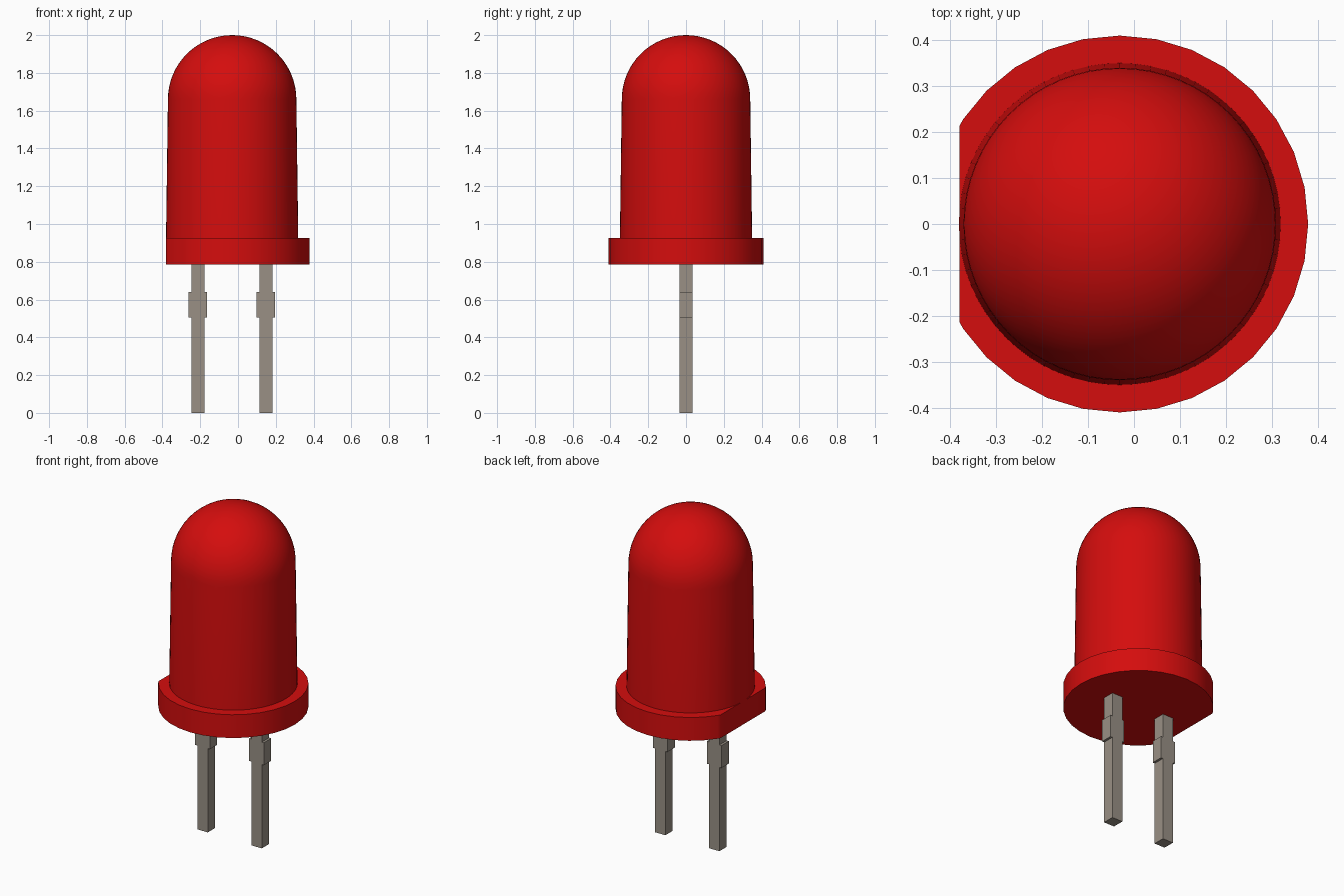
import bpy, bmesh, math

cube = bpy.data.objects.get("Cube")
if cube:
    bpy.data.objects.remove(cube, do_unlink=True)

AXIS_X = -0.031      # centre line of the lamp body


def material(name, color):
    m = bpy.data.materials.new(name)
    m.use_nodes = True
    m.diffuse_color = color
    m.node_tree.nodes["Principled BSDF"].inputs["Base Color"].default_value = color
    return m


def finish(name, bm, mat, smooth=False):
    bmesh.ops.recalc_face_normals(bm, faces=bm.faces)
    mesh = bpy.data.meshes.new(name)
    bm.to_mesh(mesh)
    bm.free()
    mesh.materials.append(mat)
    ob = bpy.data.objects.new(name, mesh)
    bpy.context.collection.objects.link(ob)
    if smooth:
        bpy.ops.object.select_all(action='DESELECT')
        ob.select_set(True)
        bpy.context.view_layer.objects.active = ob
        bpy.ops.object.shade_smooth_by_angle(angle=math.radians(30))
    return ob


def extrude_outline(bm, points, offset):
    face = bm.faces.new([bm.verts.new(p) for p in points])
    ext = bmesh.ops.extrude_face_region(bm, geom=[face])
    verts = [g for g in ext["geom"] if isinstance(g, bmesh.types.BMVert)]
    bmesh.ops.translate(bm, verts=verts, vec=offset)


red = material("red plastic", (0.66, 0.004, 0.004, 1))
metal = material("grey metal", (0.32, 0.28, 0.235, 1))

# Lens: slightly tapered barrel closed by a hemisphere
R, Z_DOME, RINGS, SEG = 0.34, 1.66, 16, 64
profile = [(0, 0.90), (0.35, 0.90), (0.35, 0.925)]
profile += [(R * math.cos(a), Z_DOME + R * math.sin(a))
            for a in (i * math.pi / 2 / RINGS for i in range(RINGS))]
profile.append((0, Z_DOME + R))
bm = bmesh.new()
vs = [bm.verts.new((AXIS_X + r, 0, z)) for r, z in profile]
es = [bm.edges.new(pair) for pair in zip(vs, vs[1:])]
bmesh.ops.spin(bm, geom=vs + es, cent=(AXIS_X, 0, 0), axis=(0, 0, 1),
               angle=2 * math.pi, steps=SEG)
bmesh.ops.remove_doubles(bm, verts=bm.verts, dist=0.0002)
finish("lens", bm, red, smooth=True)

# Flange: round disc cut flat on one side
bm = bmesh.new()
outline = [(AXIS_X + 0.41 * math.cos(a), 0.41 * math.sin(a), 0.785)
           for a in (i * math.pi / 16 for i in range(32))]
extrude_outline(bm, outline, (0, 0, 0.14))
cut = bmesh.ops.bisect_plane(bm, geom=bm.verts[:] + bm.edges[:] + bm.faces[:],
                             plane_co=(-0.38, 0, 0), plane_no=(-1, 0, 0),
                             clear_outer=True)
bmesh.ops.holes_fill(bm, edges=[e for e in bm.edges if e.is_boundary], sides=0)
finish("flange", bm, red, smooth=True)

# Leads: square wires with a wider stop below the flange
half = [(0.035, 0), (0.035, 0.505), (0.049, 0.505),
        (0.049, 0.64), (0.035, 0.64), (0.035, 0.80)]
for name, x in (("right_lead", -0.212), ("left_lead", 0.148)):
    bm = bmesh.new()
    pts = [(x + w, -0.035, z) for w, z in half]
    pts += [(x - w, -0.035, z) for w, z in reversed(half)]
    extrude_outline(bm, pts, (0, 0.07, 0))
    finish(name, bm, metal)
